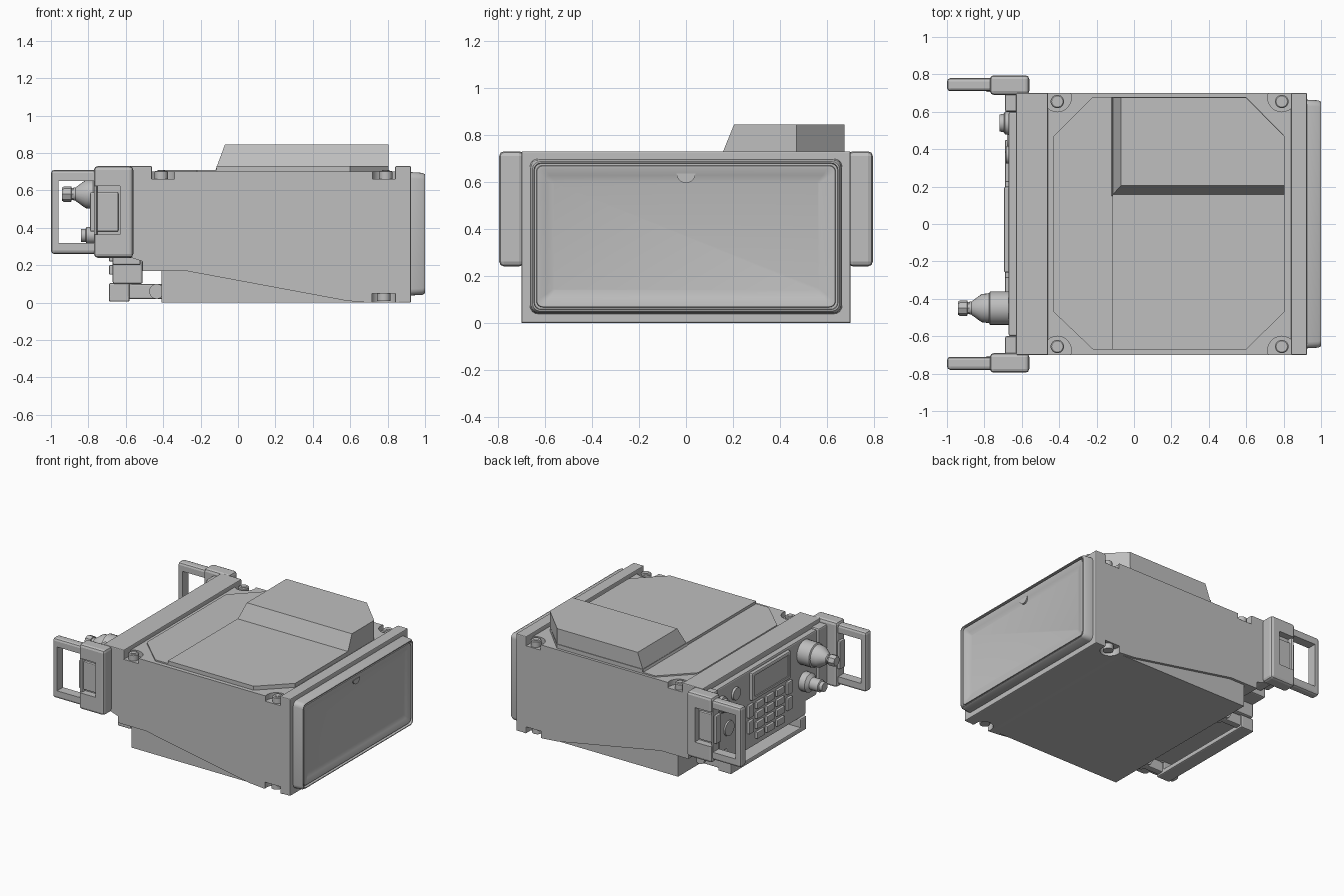
import bpy, bmesh, math
from mathutils import Vector, Matrix

cube = bpy.data.objects.get("Cube")
if cube:
    bpy.data.objects.remove(cube, do_unlink=True)

grey = bpy.data.materials.new("plain_grey")
grey.use_nodes = True
grey.diffuse_color = (0.52, 0.52, 0.52, 1)
grey.node_tree.nodes["Principled BSDF"].inputs["Base Color"].default_value = (0.52, 0.52, 0.52, 1)


def finish(name, bm, bevel=0, smooth=False):
    bmesh.ops.recalc_face_normals(bm, faces=bm.faces)
    mesh = bpy.data.meshes.new(name)
    bm.to_mesh(mesh)
    bm.free()
    mesh.materials.append(grey)
    ob = bpy.data.objects.new(name, mesh)
    bpy.context.collection.objects.link(ob)
    if bevel:
        mod = ob.modifiers.new("bevel", "BEVEL")
        mod.width, mod.segments = bevel, 2
    if smooth:
        bpy.ops.object.select_all(action="DESELECT")
        ob.select_set(True)
        bpy.context.view_layer.objects.active = ob
        bpy.ops.object.shade_smooth_by_angle(angle=math.radians(35))
    return ob


def box(name, x, y, z, bevel=0):
    bm = bmesh.new()
    bmesh.ops.create_cube(bm, size=1)
    lo, hi = Vector((min(x), min(y), min(z))), Vector((max(x), max(y), max(z)))
    for v in bm.verts:
        v.co = Vector([(lo[i] + hi[i]) / 2 + v.co[i] * (hi[i] - lo[i]) for i in range(3)])
    return finish(name, bm, bevel)


def loft(name, rings, smooth=False, bevel=0):
    """Skin a stack of equally sized point rings and cap both ends."""
    bm = bmesh.new()
    loops = [[bm.verts.new(p) for p in ring] for ring in rings]
    n = len(loops[0])
    for a, b in zip(loops, loops[1:]):
        for i in range(n):
            bm.faces.new((a[i], a[(i + 1) % n], b[(i + 1) % n], b[i]))
    bm.faces.new(loops[0])
    bm.faces.new(loops[-1])
    return finish(name, bm, bevel, smooth)


def turned(name, centre, axis, profile, sides=24):
    """Round part: profile is (offset along axis, radius)."""
    turn = Vector((0, 0, 1)).rotation_difference(Vector(axis)).to_matrix()
    rings = [[Vector(centre) + turn @ Vector((r * math.cos(t), r * math.sin(t), d))
              for t in (math.tau * i / sides for i in range(sides))] for d, r in profile]
    return loft(name, rings, sides > 8)


def side_prism(name, pts, y0, y1, bevel=0):
    return loft(name, [[(x, y, z) for x, z in pts] for y in (y0, y1)], bevel=bevel)


def top_prism(name, pts, z0, z1):
    return loft(name, [[(x, y, z) for x, y in pts] for z in (z0, z1)])


def cut(ob, cutter):
    cutter.hide_render = True
    cutter.hide_set(True)
    cutter.display_type = "WIRE"
    mod = ob.modifiers.new("cut", "BOOLEAN")
    mod.object, mod.operation, mod.solver = cutter, "DIFFERENCE", "EXACT"


# main case: outer shell over a slightly narrower lower case
shell = side_prism("outer_shell", [(-0.57, 0.24), (-0.51, 0.22), (-0.51, 0.17), (-0.28, 0.17),
                   (0.58, 0.01), (0.7, 0), (0.86, 0), (0.86, 0.7), (-0.57, 0.7)], -0.7, 0.7)
lower = box("lower_case", (-0.41, 0.85), (-0.68, 0.68), (0.002, 0.5))
box("end_flange", (0.84, 0.925), (-0.7, 0.7), (0, 0.73), 0.006)
box("control_flange", (-0.63, -0.46), (-0.7, 0.7), (0.24, 0.73), 0.006)

# corner pockets and screws
for s in (-1, 1):
    for x in (-0.41, 0.79):
        pocket = turned("pocket_cutter", (x, s * 0.675, 0.66), (0, 0, 1), [(0, 0.075), (0.2, 0.075)])
        cut(shell, pocket)
        turned("top_screw", (x, s * 0.655, 0.65), (0, 0, 1), [(0, 0.036), (0.05, 0.036), (0.055, 0.03)])
        turned("top_screw_socket", (x, s * 0.655, 0.7), (0, 0, 1), [(0, 0.02), (0.008, 0.02)], 6)
    pocket = turned("pocket_cutter", (0.78, s * 0.675, -0.1), (0, 0, 1), [(0, 0.07), (0.15, 0.07)])
    cut(shell, pocket)
    cut(lower, pocket)
    turned("bottom_screw", (0.78, s * 0.655, 0.01), (0, 0, 1), [(0, 0.036), (0.06, 0.036)])

# top cover with cut corners, raised half and tall bump
top_prism("cover_plate", [(-0.43, -0.47), (-0.22, -0.67), (-0.1, -0.67), (-0.1, 0.68),
          (-0.22, 0.68), (-0.43, 0.47)], 0.69, 0.71)
top_prism("raised_cover", [(-0.115, -0.67), (0.6, -0.67), (0.805, -0.47), (0.805, 0.47),
          (0.6, 0.68), (-0.115, 0.68)], 0.69, 0.73)
foot = [(-0.12, 0.15), (0.805, 0.15), (0.805, 0.47), (0.6, 0.675), (-0.12, 0.675)]
crown = [(-0.07, 0.205), (0.805, 0.205), (0.805, 0.47), (0.6, 0.675), (-0.07, 0.675)]
loft("top_bump", [[(x, y, 0.71) for x, y in foot], [(x, y, 0.845) for x, y in crown]])


# end panel: stepped rounded frame around a shallow dished face
def frame_ring(x, inset):
    r = max(0.035 - inset * 0.3, 0.008)
    ring = []
    for q, (sy, sz) in enumerate(((1, 1), (-1, 1), (-1, -1), (1, -1))):
        for k in range(5):
            t = math.pi / 2 * (q + k / 4)
            ring.append((x, sy * (0.665 - inset - r) + r * math.cos(t),
                         0.368 + sz * (0.33 - inset - r) + r * math.sin(t)))
    return ring


loft("end_panel", [frame_ring(x, i) for x, i in ((0.92, 0), (0.985, 0.004), (1, 0.012), (1, 0.018),
     (0.982, 0.02), (0.982, 0.028), (0.994, 0.03), (0.994, 0.04), (0.982, 0.07), (0.974, 0.1))], True)
half = [(0.04 * math.cos(t), 0.635 - 0.04 * math.sin(t)) for t in (math.pi * i / 12 for i in range(13))]
loft("panel_tab", [[(x, y, z) for y, z in half] for x in (0.97, 0.988)])

# control panel
box("control_panel", (-0.67, -0.52), (-0.6, 0.6), (0.2, 0.69), 0.01)
box("control_panel_foot", (-0.67, -0.51), (-0.47, 0.47), (0.1, 0.24), 0.01)
display = box("display", (-0.695, -0.65), (-0.26, 0.2), (0.46, 0.67), 0.01)
cut(display, box("display_cutter", (-0.8, -0.687), (-0.23, 0.17), (0.485, 0.645)))
for row in range(4):
    for col in range(3):
        y, z = 0.09 - col * 0.12, 0.4 - row * 0.075
        box("key", (-0.69, -0.66), (y - 0.045, y + 0.045), (z - 0.025, z + 0.025), 0.006)
for y in (0.2, -0.26):
    for z in (0.22, 0.34):
        box("side_key", (-0.69, -0.66), (y - 0.03, y + 0.03), (z, z + 0.095), 0.006)

# knobs and connectors
turned("selector_knob", (-0.66, 0.54, 0.56), (-1, 0, 0), [(0, 0.065), (0.03, 0.06), (0.035, 0.05), (0.06, 0.045)])
turned("small_knob", (-0.66, 0.37, 0.58), (-1, 0, 0), [(0, 0.05), (0.025, 0.045)])
turned("side_socket", (-0.66, 0.45, 0.35), (-1, 0, 0), [(0, 0.06), (0.02, 0.055)])
turned("large_connector", (-0.66, -0.45, 0.58), (-1, 0, 0), [(0, 0.09), (0.11, 0.09), (0.115, 0.08),
       (0.155, 0.075), (0.21, 0.035), (0.22, 0.035)])
turned("connector_tip", (-0.87, -0.45, 0.58), (-1, 0, 0), [(0, 0.032), (0.02, 0.032), (0.022, 0.042),
       (0.06, 0.042), (0.07, 0.035)], 8)
turned("small_connector", (-0.66, -0.45, 0.36), (-1, 0, 0), [(0, 0.07), (0.06, 0.07), (0.08, 0.045),
       (0.15, 0.045), (0.155, 0.035), (0.18, 0.035)])

# side brackets with carrying handles
for s in (-1, 1):
    bracket = box("handle_bracket", (-0.77, -0.56), (s * 0.69, s * 0.795), (0.24, 0.73), 0.02)
    cut(bracket, box("bracket_cutter", (-0.9, -0.63), (s * 0.745, s * 0.9), (0.365, 0.625)))
    box("bracket_pad", (-0.79, -0.64), (s * 0.705, s * 0.765), (0.38, 0.59), 0.006)
    box("bracket_web", (-0.69, -0.56), (s * 0.6, s * 0.7), (0.26, 0.7), 0.01)
    handle = box("carry_handle", (-1, -0.75), (s * 0.71, s * 0.78), (0.26, 0.71), 0.018)
    cut(handle, box("handle_cutter", (-0.96, -0.77), (s * 0.6, s * 0.9), (0.32, 0.65)))

# bail foot under the control panel
box("bail_bar", (-0.69, -0.58), (-0.45, 0.45), (0.005, 0.04), 0.008)
for s in (-1, 1):
    box("bail_end", (-0.69, -0.58), (s * 0.38, s * 0.45), (0.005, 0.105), 0.01)
    box("bail_arm", (-0.59, -0.4), (s * 0.39, s * 0.44), (0.02, 0.1), 0.008)
    box("bail_post", (-0.65, -0.57), (s * 0.38, s * 0.44), (0.09, 0.14))
    turned("bail_pivot", (-0.435, s * 0.37, 0.06), (0, s, 0), [(0, 0.04), (0.09, 0.04)])
